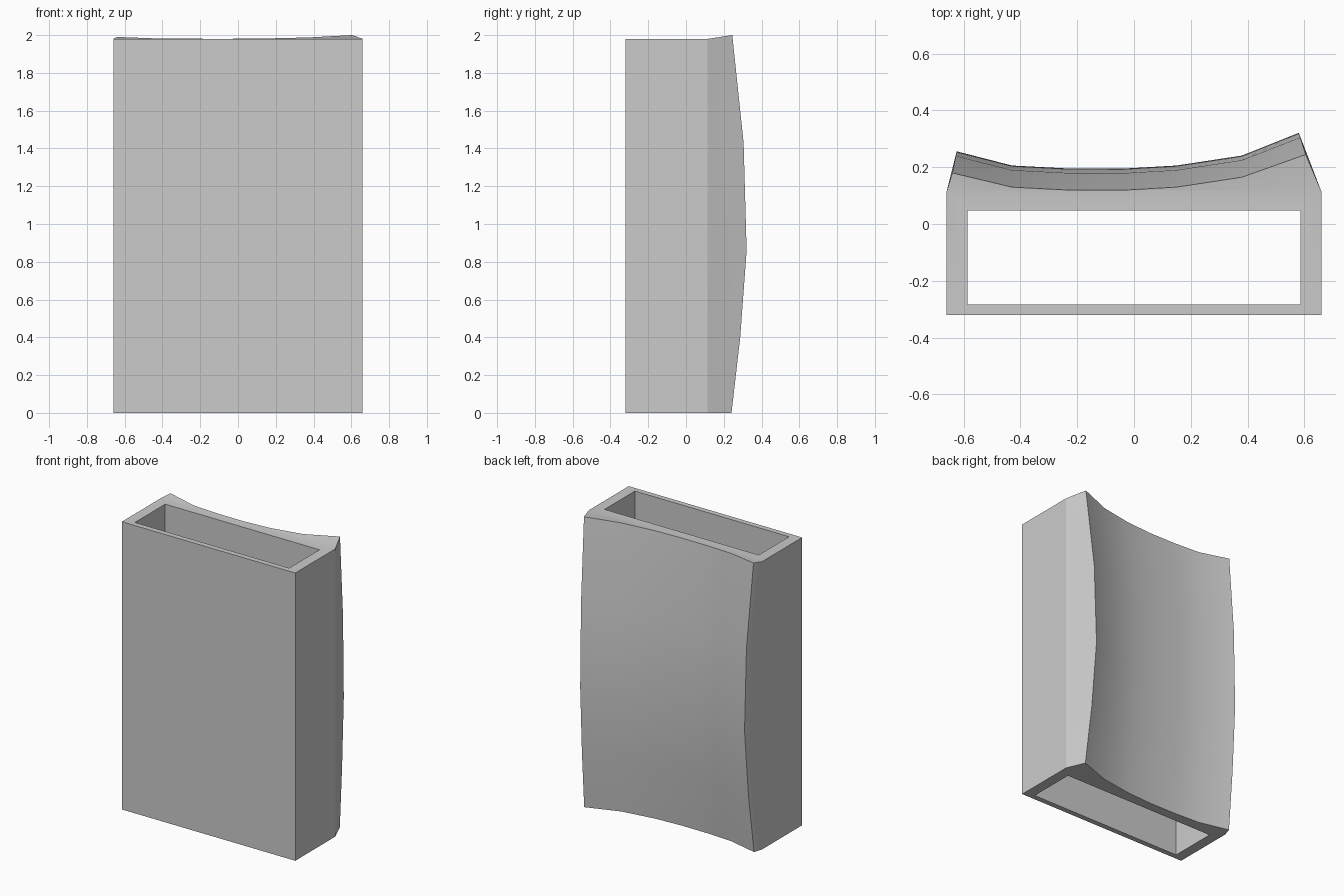
import bpy, bmesh, math

if "Cube" in bpy.data.objects:
    bpy.data.objects.remove(bpy.data.objects["Cube"])

# Key sizes
W, FRONT, CREASE, TOP = 0.66, -0.32, 0.115, 1.98
HOLE = [(-0.587, -0.283), (0.587, -0.283), (0.587, 0.047), (-0.587, 0.047)]
BASE = [(-W, FRONT), (W, FRONT), (W, CREASE), (-W, CREASE)]

# Back contour at the top edge, from right to left
CURVE = [(0.605, 0.245), (0.38, 0.165), (0.15, 0.13), (-0.04, 0.119),
         (-0.24, 0.12), (-0.43, 0.13), (-0.64, 0.18)]
# Rows of the bulging back: height fraction, outward bulge
ROWS = [(0.0, -0.004), (0.2, 0.042), (0.43, 0.076), (0.715, 0.06), (1.0, 0.0)]


def add_loop(bm, points, z):
    return [bm.verts.new((x, y, z)) for x, y in points]


def bridge(bm, a, b, closed=True):
    n = len(a)
    for i in range(n if closed else n - 1):
        j = (i + 1) % n
        bm.faces.new((a[i], a[j], b[j], b[i]))


bm = bmesh.new()
outer = [add_loop(bm, BASE, z) for z in (0, TOP)]
inner = [add_loop(bm, HOLE, z) for z in (0, TOP)]

# Rectangular opening and its rims
bridge(bm, inner[0], inner[1])
for o, i in zip(outer, inner):
    bridge(bm, o, i)

# Front and straight side walls
for i in (0, 1, 3):
    j = (i + 1) % 4
    bm.faces.new((outer[0][i], outer[0][j], outer[1][j], outer[1][i]))

# Curved back, with the top edge rising slightly towards the back
rows = []
for f, bulge in ROWS:
    row = []
    for k, (x, y) in enumerate(CURVE):
        if k == 0:
            x -= 0.32 * bulge
        elif k == len(CURVE) - 1:
            x += 0.2 * bulge
        z = f * (TOP + 0.155 * (y - CREASE))
        row.append(bm.verts.new((x, y + bulge, z)))
    rows.append(row)
for a, b in zip(rows, rows[1:]):
    bridge(bm, a, b, closed=False)

# Slanted side strips joining the walls to the curved back
for corner, col in ((2, 0), (3, -1)):
    bm.faces.new([outer[0][corner]] + [r[col] for r in rows] + [outer[1][corner]])

# End caps of the curved part
for o, row in ((outer[0], rows[0]), (outer[1], rows[-1])):
    bm.faces.new([o[2]] + row + [o[3]])

bmesh.ops.recalc_face_normals(bm, faces=bm.faces)
bmesh.ops.triangulate(bm, faces=[f for f in bm.faces if len(f.verts) > 4])
mesh = bpy.data.meshes.new("curved_sleeve")
bm.to_mesh(mesh)
bm.free()

sleeve = bpy.data.objects.new("curved_sleeve", mesh)
bpy.context.collection.objects.link(sleeve)
grey = bpy.data.materials.new("plain grey")
grey.diffuse_color = (0.6, 0.6, 0.6, 1)
grey.use_nodes = True
grey.node_tree.nodes["Principled BSDF"].inputs["Base Color"].default_value = grey.diffuse_color
mesh.materials.append(grey)

# Soft facets on the back, crisp corners elsewhere
bpy.context.view_layer.objects.active = sleeve
sleeve.select_set(True)
bpy.ops.object.shade_smooth_by_angle(angle=math.radians(15))
